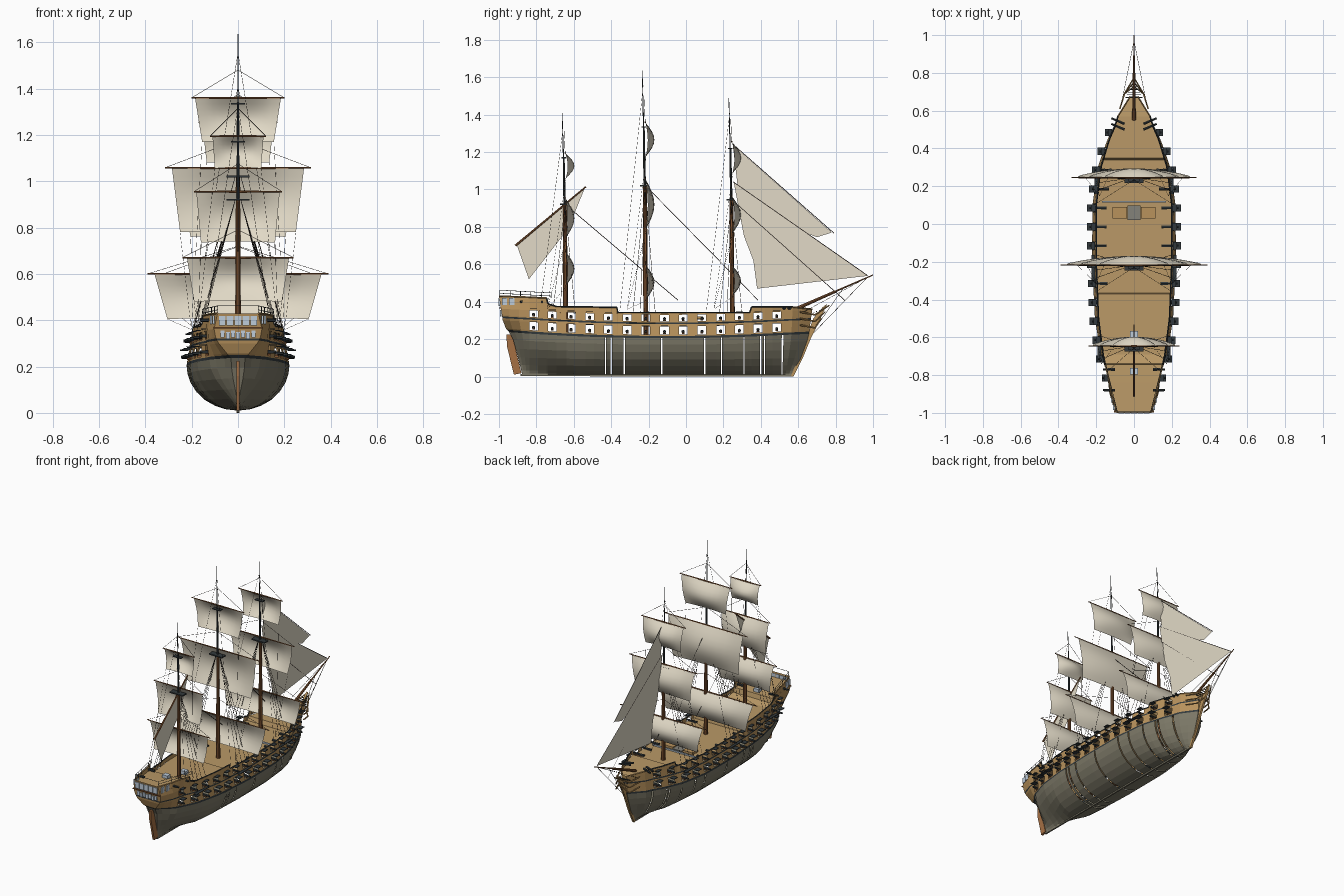
import bpy, bmesh, math
from mathutils import Vector

if "Cube" in bpy.data.objects:
    bpy.data.objects.remove(bpy.data.objects["Cube"])


def material(name, *rgb):
    lin = [((c / 255 + 0.055) / 1.055) ** 2.4 for c in rgb] + [1]
    m = bpy.data.materials.new(name)
    m.use_nodes = True
    m.diffuse_color = lin
    m.node_tree.nodes["Principled BSDF"].inputs["Base Color"].default_value = lin
    return m


CANVAS = material("canvas", 226, 218, 199)
BOTTOM = material("grey green hull", 124, 120, 103)
OAK = material("ochre planking", 184, 146, 92)
DECK = material("deck planking", 186, 153, 103)
BROWN = material("brown spar", 132, 86, 51)
RUDDER = material("orange brown rudder", 165, 112, 68)
IRON = material("dark iron", 50, 57, 60)
ROPE = material("tarred rope", 48, 42, 38)
GLASS = material("pale window", 190, 204, 218)
GRATING = material("grey grating", 132, 130, 122)


def finish(name, bm, mats, smooth=False):
    bmesh.ops.recalc_face_normals(bm, faces=bm.faces)
    me = bpy.data.meshes.new(name)
    bm.to_mesh(me)
    bm.free()
    for m in mats:
        me.materials.append(m)
    ob = bpy.data.objects.new(name, me)
    bpy.context.collection.objects.link(ob)
    if smooth:
        me.shade_smooth()


def rods(name, segs, mat, sides=4):
    """Tapered rods: each segment is (start, end, radius, end radius)."""
    bm = bmesh.new()
    for p, q, r, r2 in segs:
        p, q = Vector(p), Vector(q)
        d = q - p
        mtx = d.to_track_quat("Z", "Y").to_matrix().to_4x4()
        mtx.translation = (p + q) / 2
        bmesh.ops.create_cone(bm, cap_ends=True, segments=sides, radius1=r, radius2=r2,
                              depth=d.length, matrix=mtx)
    finish(name, bm, [mat])


def boxes(name, items, mat):
    """Boxes: each item is (centre, size)."""
    bm = bmesh.new()
    for c, s in items:
        for v in bmesh.ops.create_cube(bm, size=1)["verts"]:
            v.co = Vector(c) + Vector(a * b for a, b in zip(v.co, s))
    finish(name, bm, [mat])


def plate(name, pts, thick, mat):
    """Upright centreline plate from a (y, z) outline; zero thickness gives one sheet."""
    bm = bmesh.new()
    f = bm.faces.new([bm.verts.new((-thick / 2, y, z)) for y, z in pts])
    if thick:
        for v in bmesh.ops.extrude_face_region(bm, geom=[f])["geom"]:
            if isinstance(v, bmesh.types.BMVert):
                v.co.x = thick / 2
    finish(name, bm, [mat])


def table(t, x):
    if x <= t[0][0]:
        return t[0][1]
    for (a, p), (b, q) in zip(t, t[1:]):
        if x <= b:
            return p + (q - p) * (x - a) / (b - a)
    return t[-1][1]


# Hull lines: breadth at the waterline, breadth at the rail, rail height, end profiles
WALE = [(-.95, .03), (-.86, .115), (-.7, .175), (-.5, .207), (-.2, .222), (.1, .22), (.3, .192), (.45, .14), (.55, .09), (.62, .012)]
TOP = [(-.95, .088), (-.88, .12), (-.7, .162), (-.5, .188), (-.2, .2), (.1, .2), (.3, .175), (.45, .13), (.55, .085), (.62, .02)]
SHEER = [(-.95, .43), (-.745, .42), (-.735, .375), (-.37, .37), (-.365, .342), (.34, .342), (.35, .372), (.55, .372), (.62, .36)]
STERN = [(.01, -.875), (.22, -.93), (.27, -.975), (.43, -1)]
BOW = [(.01, .57), (.1, .615), (.21, .655), (.36, .675)]
PORTS = [-.815 + .1 * i for i in range(14)]
SLITS = [-.43, -.4, -.33, -.13, .1, .19, .31, .4, .42, .515]


def rise(y):
    return .045 * (y + .1) ** 2


def place(y, z):
    """Sheared y position near the raked ends."""
    if y > .51:
        return .51 + (y - .51) / .11 * (table(BOW, z) - .51)
    if y < -.84:
        return -.84 - (y + .84) / .11 * (table(STERN, z) + .84)
    return y


def half(y, z):
    zw, zt = .205 + rise(y), table(SHEER, y)
    if z <= zw:
        u = max(0, (z - .01) / (zw - .01))
        e = 1 + 9 * max(0, -y - .6) + 4 * max(0, y - .35)
        return max(.004, table(WALE, y) * math.sqrt(1 - (1 - u) ** 2) ** e)
    v = min(1, (z - zw) / (zt - zw))
    bulge = .04 * min(1, max(0, (-y - .8) / .15)) * math.sin(math.pi * v)
    return table(WALE, y) * (1 - v) + table(TOP, y) * v + bulge


stations = sorted([p + s for p in PORTS for s in (-.023, .023)]
                  + [p + s for p in SLITS for s in (-.0035, .0035)]
                  + [-.95, -.92, -.88, -.745, -.37, -.365, .34, .35, .55, .585, .62])
LOW = [.01, .016, .03, .055, .09, .13, .17]
HIGH = [.205, .217, .224, .268, .28, .289, .295, .33]


def column(y):
    d = rise(y)
    zs = [.01 + (z - .01) * (.195 + d) / .195 for z in LOW] + [z + d for z in HIGH]
    return zs + [max(table(SHEER, y), zs[-1] + .004)]


def strake(k):
    """Colour of a plank row: bottom, dark wale stripes, or ochre sides."""
    return 0 if k < 7 else 2 if k in (7, 11) else 1


# Hull shell with open gun ports and open seams between the bottom plates
bm = bmesh.new()
ends = {}
for side in (1, -1):
    rings = [[bm.verts.new((side * half(y, z), place(y, z), z)) for z in column(y)] for y in stations]
    ends[side] = (rings[0], rings[-1])
    for i, (a, b) in enumerate(zip(rings, rings[1:])):
        ymid = (stations[i] + stations[i + 1]) / 2
        is_port = any(abs(ymid - p) < .023 for p in PORTS)
        is_slit = any(abs(ymid - p) < .002 for p in SLITS)
        for k in range(len(a) - 1):
            if (is_port and k in (9, 13)) or (is_slit and k < 7):
                continue
            bm.faces.new((a[k], b[k], b[k + 1], a[k + 1])).material_index = strake(k)
for e in (0, 1):
    l, r = ends[1][e], ends[-1][e]
    for k in range(len(l) - 1):
        bm.faces.new((l[k], l[k + 1], r[k + 1], r[k])).material_index = strake(k)
finish("hull", bm, [BOTTOM, OAK, IRON])

# Decks with their steps
bm = bmesh.new()
prev = None
for y in stations:
    z = table(SHEER, y) - .035
    row = [bm.verts.new((s * half(y, z), place(y, z), z)) for s in (-1, 1)]
    if prev:
        bm.faces.new((prev[0], prev[1], row[1], row[0]))
    prev = row
finish("decks", bm, [DECK])

# Keel, stem and rudder
plate("keel", [(-.885, .002), (.57, .0), (.57, .012), (-.885, .014)], .01, BOTTOM)
plate("stem", [(.56, .0), (.575, .0), (.625, .1), (.67, .21), (.715, .3), (.755, .39), (.73, .37),
               (.68, .31), (.645, .21), (.6, .1)], .014, OAK)
plate("rudder", [(-.92, .01), (-.88, .018), (-.93, .225), (-.96, .225), (-.957, .16)], .014, RUDDER)

# Rails, beakhead rails and poop railing
rails, end_rails, head, poop = [], [], [], []
for s in (1, -1):
    pts = [(s * half(y, table(SHEER, y)), place(y, table(SHEER, y)), table(SHEER, y)) for y in stations]
    for a, b in zip(pts, pts[1:]):
        (rails if -.75 < a[1] < .56 else end_rails).append((a, b, .004, .004))
    for dz in (0, -.035, -.07):
        a, b, c = (s * .075, .61, .345 + dz), (s * .05, .69, .33 + dz), (s * .006, .765 + dz * .6, .38 + dz)
        head += [(a, b, .0045, .0045), (b, c, .0045, .0035)]
    for h in (.445, .462):
        poop.append(((s * .088, -.995, h), (s * .155, -.72, h - .015), .0015, .0015))
    for t in range(6):
        x, y = s * (.088 + .067 * t / 5), -.995 + .055 * t
        poop.append(((x, y, .42), (x, y, .462 - .003 * t), .0015, .0015))
poop.append(((-.088, -.995, .462), (.088, -.995, .462), .0015, .0015))
rods("waist_rails", rails, IRON)
rods("end_rails", end_rails, OAK)
rods("beakhead_rails", head, OAK, 6)
rods("poop_railing", poop, IRON)
boxes("beakhead_grating", [((0, .67 + .014 * i, .335 + .006 * i), (.09 - .014 * i, .004, .005)) for i in range(6)], IRON)

# Guns on carriages and open port lids
guns, lids, carriages = [], [], []
for y in PORTS:
    for zc, inner, lid in ((.24, .02, .034), (.309, .06, .022)):
        z = zc + rise(y)
        for s in (1, -1):
            x = half(y, z)
            guns.append(((s * (x - inner), y, z), (s * (x + .03), y, z), .009, .006))
            lids.append(((s * (x + lid / 2), y, z + .03), (lid, .038, .004)))
            carriages.append(((s * (x - .02), y, z - .009), (.05, .014, .006)))
for y in (-.88, -.77):
    for s in (1, -1):
        guns.append(((s * .1, y, .4), (s * .165, y, .4), .009, .006))
for y in (.53, .56):
    for s in (1, -1):
        guns.append(((s * .05, y - .03, .365), (s * .12, y, .365), .008, .006))
rods("cannons", guns, IRON, 6)
boxes("port_lids", lids, IRON)
boxes("gun_carriages", carriages, BROWN)

# Stern and quarter windows
panes = [((x * .034, table(STERN, .398) - .003, .398), (.03, .008, .042)) for x in range(-2, 3)]
panes += [((x * .022, table(STERN, .335) - .004, .335 + .006 * (x % 2)), (.017, .008, .03)) for x in range(-3, 4)]
panes += [((s * (half(y, .4) + .001), place(y, .4), .402), (.008, .028, .038)) for s in (1, -1) for y in (-.932, -.905)]
boxes("stern_windows", panes, GLASS)
boxes("stern_moulding", [((0, -.993, .367), (.21, .012, .006))], BROWN)

# Deck fittings
boxes("hatch_grating", [((0, .06, .311), (.07, .075, .01))], GRATING)
boxes("deck_skylights", [((0, y, z), (.04, .035, .025)) for y, z in ((-.585, .35), (-.78, .395))], GLASS)
boxes("boat_chocks", [((s * .075, .06, .314), (.075, .06, .015)) for s in (1, -1)], OAK)
boxes("break_rail", [((0, .118, .315), (.34, .009, .009))], GLASS)

# Masts: y, fighting tops, crown height; sails: top z, foot z, half widths, yard half length
MASTS = {
    "mizzen": (-.642, (.92, 1.17), 1.41, [(.67, .48, .22, .19, .24), (.955, .735, .18, .16, .19), (1.195, 1.055, .11, .1, .12)]),
    "main": (-.214, (1.02, 1.335), 1.635, [(.6, .405, .36, .305, .39), (1.058, .78, .285, .25, .315), (1.36, 1.17, .185, .155, .2)]),
    "fore": (.249, (.945, 1.22), 1.49, [(.597, .425, .3, .26, .33), (.965, .76, .24, .205, .26), (1.255, 1.08, .155, .135, .17)]),
}


def sail(name, y, zt, zb, wt, wb):
    bm = bmesh.new()
    n, m = 10, 8
    grid = []
    for j in range(m + 1):
        v = j / m
        w = wt + (wb - wt) * v
        grid.append([])
        for i in range(n + 1):
            u = 2 * i / n - 1
            belly = .047 * math.sin(math.pi * v) * (1 - .75 * u * u)
            grid[j].append(bm.verts.new((u * w, y + belly, zt + (zb - zt) * v + .005 * v * (1 - u * u))))
    for a, b in zip(grid, grid[1:]):
        for i in range(n):
            bm.faces.new((a[i], a[i + 1], b[i + 1], b[i]))
    finish(name, bm, [CANVAS], True)


def stay(name, y, z, y2, z2):
    """Flat ribbon rope on the centreline."""
    plate(name, [(y, z), (y2, z2), (y2, z2 - .005), (y, z - .005)], 0, ROPE)


ropes = []
for name, (y, tops, crown, sails) in MASTS.items():
    rods(name + "_lower_mast", [((0, y, .2), (0, y - .006, tops[0]), .014, .01)], BROWN, 10)
    rods(name + "_upper_mast", [((0, y - .006, tops[0] - .05), (0, y - .012, tops[1]), .007, .005),
                                ((0, y - .012, tops[1] - .04), (0, y - .02, crown), .0035, .0015)], IRON, 8)
    boxes(name + "_tops", [((0, y - .012, tops[0]), (.1, .04, .008)), ((0, y - .012, tops[1]), (.06, .025, .006))], IRON)
    yards = []
    for level, (zt, zb, wt, wb, yard) in zip(("course", "topsail", "topgallant"), sails):
        sail(name + "_" + level, y - .002, zt - .003, zb, wt, wb)
        for s in (1, -1):
            yards.append(((0, y - .004, zt), (s * yard, y - .004, zt), .005, .003))
            ropes.append(((s * yard, y - .004, zt), (0, y - .01, zt + .12), .0012, .0012))
            ropes.append(((s * wb, y, zb), (s * half(y, .33), y - .1, .36), .0007, .0007))
    rods(name + "_yards", yards, BROWN, 6)
    # Shrouds and backstays
    for s in (1, -1):
        for yb in (y + .05, y + .01, y - .03, y - .07):
            ropes.append(((s * .012, y - .005, tops[0]), (s * half(yb, .34), yb, .34), .0013, .0013))
        ropes.append(((0, y - .015, crown - .08), (s * half(y - .14, .35), y - .14, .35), .0009, .0009))
    stay(name + "_forestay", y, tops[0], y + .6, .41)
    boxes(name + "_channels", [((s * (half(y - .02, .3) + .01), y - .02, .285 + rise(y)), (.02, .14, .004)) for s in (1, -1)], IRON)

# Bowsprit and its stays
rods("bowsprit", [((0, .55, .345), (0, .8, .455), .01, .007), ((0, .78, .447), (0, 1, .543), .005, .003)], BROWN, 8)
TIP = (0, .97, .53)
ropes += [(TIP, (0, .67, .22), .0015, .0015), ((0, .84, .47), (0, .7, .27), .0015, .0015)]
ropes += [(TIP, (s * .07, .62, .34), .0012, .0012) for s in (1, -1)]
rods("standing_rigging", ropes, ROPE, 3)
stay("flying_jib_stay", .25, 1.245, .79, .77)
stay("outer_jib_stay", .25, 1.045, .97, .543)

# Fore and aft sails
plate("flying_jib", [(.25, 1.24), (.78, .77), (.7, .745), (.29, .9)], 0, CANVAS)
plate("jib", [(.255, 1.04), (.97, .538), (.38, .47), (.36, .62), (.31, .75)], 0, CANVAS)
plate("mizzen_lateen_sail", [(-.905, .705), (-.54, 1.01), (-.63, .79), (-.84, .52)], 0, CANVAS)
rods("lateen_yard", [((0, -.912, .7), (0, -.535, 1.015), .006, .004)], BROWN, 6)
